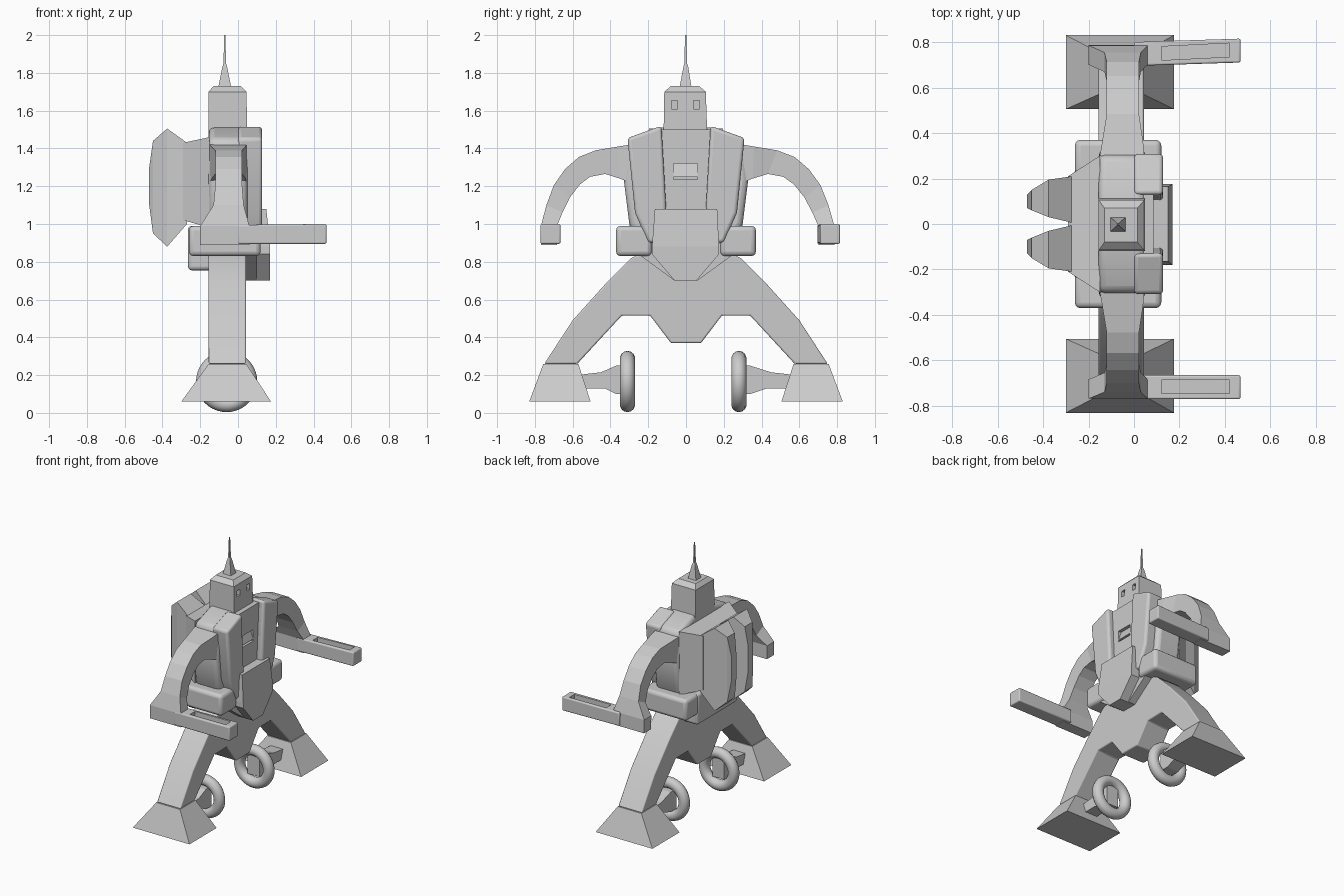
import bpy, bmesh, math
from mathutils import Vector

if "Cube" in bpy.data.objects:
    bpy.data.objects.remove(bpy.data.objects["Cube"])


def make(name, verts, faces, bevel=0.0, segs=3):
    me = bpy.data.meshes.new(name)
    me.from_pydata(verts, [], faces)
    bm = bmesh.new()
    bm.from_mesh(me)
    bmesh.ops.recalc_face_normals(bm, faces=bm.faces)
    bm.to_mesh(me)
    bm.free()
    ob = bpy.data.objects.new(name, me)
    bpy.context.collection.objects.link(ob)
    if bevel:
        m = ob.modifiers.new("round", 'BEVEL')
        m.width, m.segments, m.limit_method = bevel, segs, 'ANGLE'
        bpy.ops.object.select_all(action='DESELECT')
        ob.select_set(True)
        bpy.context.view_layer.objects.active = ob
        bpy.ops.object.shade_smooth_by_angle(angle=math.radians(35))
    return ob


def skin(name, rings, bevel=0.0):
    n = len(rings[0])
    verts = [v for r in rings for v in r]
    faces = [tuple(range(n)), tuple(range(len(verts) - n, len(verts)))]
    for k in range(len(rings) - 1):
        for i in range(n):
            j = (i + 1) % n
            faces.append((k*n + i, k*n + j, k*n + n + j, k*n + n + i))
    return make(name, verts, faces, bevel)


def prism(name, pts, x0, x1, bevel=0.0):
    """Extrude a (y, z) profile along x."""
    return skin(name, [[(x, y, z) for y, z in pts] for x in (x0, x1)], bevel)


def loft(name, axis, rings, bevel=0.0):
    """Rectangles (t, a0, a1, b0, b1) stacked along x or z."""
    out = []
    for t, a0, a1, b0, b1 in rings:
        sq = [(a0, b0), (a1, b0), (a1, b1), (a0, b1)]
        out.append([(t, a, b) if axis == 'x' else (a, b, t) for a, b in sq])
    return skin(name, out, bevel)


def box(name, x0, x1, y0, y1, z0, z1, bevel=0.0):
    return loft(name, 'z', [(z0, x0, x1, y0, y1), (z1, x0, x1, y0, y1)], bevel)


def cut(target, cutter):
    m = target.modifiers.new("cut", 'BOOLEAN')
    m.operation, m.object, m.solver = 'DIFFERENCE', cutter, 'EXACT'
    cutter.hide_render = True
    cutter.hide_set(True)


# Head with chamfered top, eyes and antenna
head = loft("head", 'z', [(1.40, -.155, .05, -.12, .115), (1.70, -.155, .045, -.115, .105),
                          (1.73, -.13, .015, -.08, .07)])
for y in (-.06, .055):
    cut(head, box("eye_cutter", .015, .1, y - .016, y + .016, 1.61, 1.655))
loft("antenna", 'z', [(1.72, -.105, -.035, -.035, .03), (1.83, -.083, -.057, -.014, .012),
                      (1.85, -.077, -.063, -.009, .006), (2.0, -.073, -.067, -.005, .002)])

# Torso core and sunken centre chest plate with vent
prism("torso", [(-.13, 1.51), (-.30, 1.45), (-.33, 1.24), (-.30, 1.0), (-.2, .84),
                (.2, .84), (.30, 1.0), (.33, 1.24), (.30, 1.45), (.13, 1.51)], -.155, .05, .03)
chest = prism("chest_plate", [(-.13, 1.5), (-.10, .95), (.10, .95), (.13, 1.5)], .0, .085)
cut(chest, box("vent_cutter", .055, .2, -.065, .06, 1.235, 1.32))
loft("vent_louvre", 'z', [(1.25, .04, .085, -.065, .06), (1.32, .04, .06, -.065, .06)])

for s in (1, -1):
    # Chest side panels
    prism("chest_panel", [(s*.13, 1.52), (s*.31, 1.455), (s*.27, 1.06), (s*.20, .90),
                          (s*.10, .90), (s*.105, 1.08)], .0, .128, .018)
    # Booster pods on the backpack
    rings = [(-.27, .005, .21, 1.0, 1.43), (-.375, .03, .195, .88, 1.505),
             (-.45, .06, .15, .95, 1.44), (-.47, .07, .13, 1.1, 1.3)]
    loft("booster_pod", 'x', [(x, s*a, s*b, c, d) for x, a, b, c, d in rings])
    # Hip side blocks
    box("hip_block", -.26, .12, s*.18, s*.37, .83, .99, .025)

# Backpack, rear belt and front skirt
loft("backpack", 'x', [(-.29, -.21, .21, 1.02, 1.43), (-.15, -.30, .30, .98, 1.46)])
box("rear_belt", -.265, -.12, -.24, .24, .755, .99, .02)
loft("front_skirt", 'z', [(.70, .02, .17, -.06, .055), (.84, .02, .17, -.18, .175),
                          (.88, .02, .17, -.18, .175), (1.08, .02, .15, -.165, .165)])
prism("waist", [(-.28, .86), (-.06, .70), (.06, .70), (.28, .86), (.2, .9), (-.2, .9)], -.155, .10)

# Pelvis and arched legs in one profile
half = [(.08, .37), (.19, .515), (.34, .515), (.575, .26), (.75, .26), (.6, .49),
        (.42, .69), (.29, .82), (.2, .86)]
prism("legs", half + [(-y, z) for y, z in reversed(half)], -.155, .043, .008)

for s in (1, -1):
    # Flared feet
    loft("foot", 'z', [(.06, -.30, .175, s*.505, s*.83), (.26, -.155, .043, s*.57, s*.755)])
    # Wheels on side struts
    wy = .28 if s > 0 else -.31
    bpy.ops.mesh.primitive_torus_add(major_radius=.122, minor_radius=.04, major_segments=40,
                                     minor_segments=14, location=(-.06, wy, .166),
                                     rotation=(math.pi/2, 0, 0))
    bpy.context.object.name = "wheel"
    bpy.ops.object.shade_smooth()
    o = s * (.32 if s < 0 else .29)
    prism("wheel_strut", [(s*.58, .20), (s*.45, .215), (o + s*.05, .25), (o - s*.02, .25),
                          (o - s*.02, .10), (o + s*.05, .10), (s*.43, .13), (s*.58, .13)], -.11, -.01)

# Curved arms, flaring at the wrists (outer y, z, inner y, z, x back, x front)
path = [(.30, 1.42, .30, 1.22, -.15, .045), (.36, 1.41, .35, 1.24, -.14, .04),
        (.48, 1.39, .43, 1.265, -.12, .022), (.57, 1.355, .51, 1.25, -.12, .022),
        (.645, 1.29, .565, 1.21, -.12, .022), (.705, 1.205, .62, 1.14, -.12, .022),
        (.745, 1.10, .66, 1.06, -.13, .03), (.775, .99, .69, .99, -.20, .06),
        (.775, .89, .69, .89, -.20, .06)]
for s in (1, -1):
    d = .012 if s > 0 else -.008
    rings = []
    for i, (yo, zo, yi, zi, x0, x1) in enumerate(path):
        k = d * i / 8
        a, b = s*(yo + k), s*(yi + k)
        rings.append([(x0, a, zo), (x1, a, zo), (x1, b, zi), (x0, b, zi)])
    skin("arm", rings)
    # Forearm with a trough along its top
    y0, y1 = (.695, .80) if s > 0 else (-.77, -.665)
    t = .015 if s > 0 else 0
    fore = loft("forearm", 'x', [(.0, y0, y1, .895, .995), (.468, y0 + t, y1 + t, .895, 1.0)], .008)
    cut(fore, loft("trough_cutter", 'x', [(.12, y0 + .025, y1 - .02, .95, 1.1),
                                          (.42, y0 + .025 + t, y1 - .02 + t, .95, 1.1)]))
